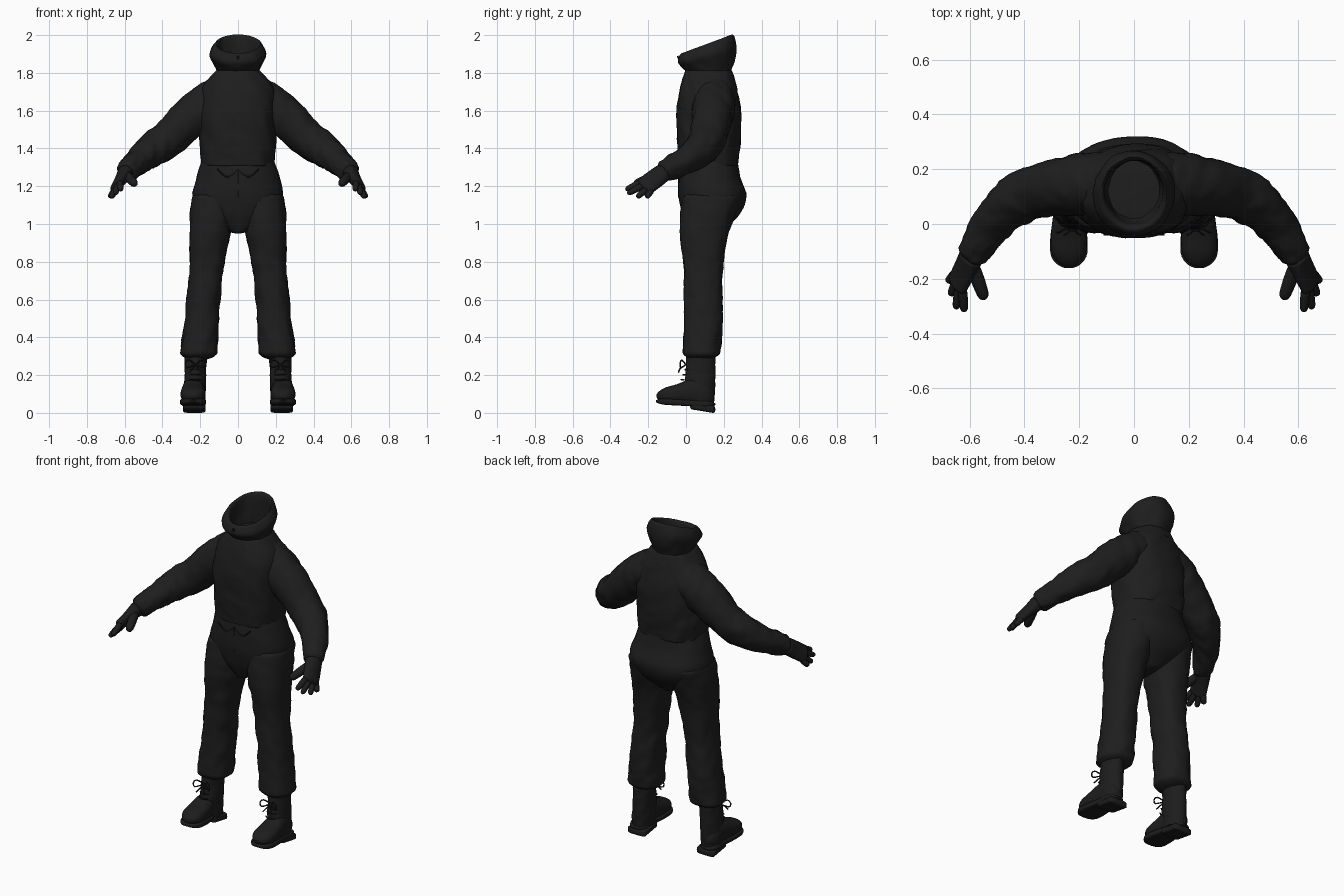
import bpy, bmesh, math
from mathutils import Vector, noise

cube = bpy.data.objects.get("Cube")
if cube:
    bpy.data.objects.remove(cube, do_unlink=True)


def material(name, value):
    mat = bpy.data.materials.new(name)
    mat.use_nodes = True
    colour = (value, value, value, 1)
    mat.diffuse_color = colour
    shader = mat.node_tree.nodes["Principled BSDF"]
    shader.inputs["Base Color"].default_value = colour
    shader.inputs["Roughness"].default_value = 0.9
    return mat


FABRIC = material("black fabric", 0.013)
LEATHER = material("black leather", 0.012)
X, Y, Z = Vector((1, 0, 0)), Vector((0, 1, 0)), Vector((0, 0, 1))
LEVEL, UPRIGHT = (X, Y), (X, Z)
parts = []


def sample(keys, t):
    """Smooth value at t along evenly spaced keys; a plain number is constant."""
    if not isinstance(keys, (list, tuple)):
        return keys
    last = len(keys) - 1
    i = min(int(t * last), last - 1)
    f = t * last - i
    q, r = keys[i], keys[i + 1]
    p = keys[i - 1] if i > 0 else q + q - r
    w = keys[i + 2] if i + 2 <= last else r + r - q
    return q + f / 2 * (r - p + f * (2 * p - 5 * q + 4 * r - w + f * (3 * (q - r) + w - p)))


def dome_factor(t, dome):
    """Round off both ends of a part over the given share of its length."""
    if not dome:
        return 1
    near = min(1, min(t, 1 - t) / dome + 0.03)
    return math.sqrt(1 - (1 - near) ** 2)


def loft(name, mat, x, y, z, u, v=None, lift=0, axes=None, ref=Z, rings=30, sides=32,
         power=2, dome=0, fold=0, creases=5, mirror=True):
    """Skin oval rings along a path; u and v are half widths, lift tilts a ring."""
    v = u if v is None else v
    steps = [(1 - math.cos(math.pi * i / rings)) / 2 for i in range(rings + 1)]
    centres = [Vector((sample(x, t), sample(y, t), sample(z, t))) for t in steps]
    bm = bmesh.new()
    loops = []
    for i, t in enumerate(steps):
        if axes:
            across, along = axes
        else:
            tangent = (centres[min(i + 1, rings)] - centres[max(i - 1, 0)]).normalized()
            across = tangent.cross(ref).normalized()
            along = across.cross(tangent)
        shrink = dome_factor(t, dome)
        wide, deep = sample(u, t) * shrink, sample(v, t) * shrink
        loop = []
        for k in range(sides):
            angle = math.tau * k / sides
            c, s = math.cos(angle), math.sin(angle)
            # Slanting cloth creases
            spot = Vector((c * 1.5, s * 1.5, t * creases + c + s))
            crease = noise.fractal(spot, 0.8, 2, 3) * fold
            cs = math.copysign(abs(c) ** (2 / power), c)
            sn = math.copysign(abs(s) ** (2 / power), s)
            offset = across * cs * (wide + crease) + along * sn * (deep + crease)
            loop.append(bm.verts.new(centres[i] + offset + Z * sample(lift, t) * sn))
        loops.append(loop)
    for low, high in zip(loops, loops[1:]):
        for k in range(sides):
            bm.faces.new((low[k - 1], low[k], high[k], high[k - 1]))
    bm.faces.new(loops[0])
    bm.faces.new(loops[-1])
    bmesh.ops.recalc_face_normals(bm, faces=bm.faces)
    mesh = bpy.data.meshes.new(name)
    bm.to_mesh(mesh)
    bm.free()
    mesh.materials.append(mat)
    part = bpy.data.objects.new(name, mesh)
    bpy.context.collection.objects.link(part)
    if mirror:
        part.modifiers.new("Mirror", "MIRROR").use_mirror_merge = False
    parts.append(part)


def cord(name, x, y, z, radius=0.004, mirror=True):
    loft(name, FABRIC, x, y, z, radius, ref=Vector((0.3, 0.9, 0.2)), rings=16, sides=6, mirror=mirror)


# Jacket body
loft("jacket", FABRIC, x=0, y=0.12, z=[1.3, 1.82], u=[0.19, 0.2, 0.2, 0.2, 0.19, 0.11],
     v=[0.155, 0.165, 0.17, 0.17, 0.15, 0.12], axes=LEVEL, rings=50, sides=64, power=2.5,
     dome=0.02, fold=0.007, creases=4, mirror=False)

# Open, tilted hood: up the outside, over the rim and down the inside
loft("hood", FABRIC, x=0, y=[0.14, 0.11, 0.13],
     z=[1.76, 1.8, 1.85, 1.9, 1.95, 1.94, 1.86, 1.8],
     u=[0.12, 0.11, 0.13, 0.15, 0.125, 0.11, 0.1, 0.09],
     v=[0.12, 0.11, 0.14, 0.155, 0.14, 0.12, 0.11, 0.1],
     lift=[0, 0.02, 0.05, 0.04, 0], axes=LEVEL, rings=40, sides=48, fold=0.006, creases=4, mirror=False)
cord("collar_zip", x=0, y=[0.02, -0.02, -0.045], z=[1.79, 1.89], radius=0.005, mirror=False)

# Trousers
loft("hips", FABRIC, x=0, y=[0.1, 0.13, 0.14, 0.125, 0.12], z=[0.95, 1.34],
     u=[0.03, 0.19, 0.24, 0.22, 0.19], v=[0.08, 0.15, 0.18, 0.165, 0.15],
     axes=LEVEL, sides=48, power=2.3, dome=0.02, fold=0.004, creases=4, mirror=False)
loft("trouser_legs", FABRIC, x=[0.212, 0.17, 0.125], y=[0.08, 0.092, 0.09, 0.1, 0.14], z=[0.28, 1.18],
     u=[0.1, 0.09, 0.09, 0.11, 0.115], v=[0.1, 0.103, 0.102, 0.13, 0.16],
     axes=LEVEL, rings=70, power=2.3, dome=0.05, fold=0.007, creases=9)
cord("waist_cord", x=[0.11, 0.06, 0.02, 0], y=-0.038, z=[1.29, 1.25, 1.27, 1.29])
cord("fly_seam", x=0, y=-0.038, z=[1.29, 1.14], mirror=False)

# Sleeves, sloping from the neck and bent forward at the elbow
loft("sleeves", FABRIC, x=[0.03, 0.13, 0.23, 0.35, 0.44, 0.52, 0.6],
     y=[0.14, 0.15, 0.14, 0.12, 0.08, 0, -0.13], z=[1.71, 1.655, 1.58, 1.47, 1.4, 1.34, 1.27],
     u=[0.09, 0.11, 0.11, 0.1, 0.09, 0.075, 0.055],
     rings=70, dome=0.03, fold=0.008, creases=12)

# Gloves, with fingers fanned across the knuckles
across = Vector((-0.35, -0.75, 0.55)).normalized()
normal = Vector((0.4, -1, -0.8)).cross(across).normalized()
knuckles = Vector((0.64, -0.21, 1.2))
loft("gloves", LEATHER, x=[0.59, 0.65], y=[-0.11, -0.23], z=[1.28, 1.19], u=[0.05, 0.055, 0.055],
     v=[0.045, 0.032, 0.026], ref=normal, sides=24, dome=0.12)


def finger(name, base, tip, radius=0.017):
    x, y, z = ([a, b] for a, b in zip(base, tip))
    loft(name, LEATHER, x, y, z, [radius, radius, radius * 0.8], ref=normal, rings=12, sides=12, dome=0.15)


tips = {"index_fingers": (0.62, -0.32, 1.18), "middle_fingers": (0.65, -0.31, 1.16),
        "ring_fingers": (0.67, -0.26, 1.14), "little_fingers": (0.68, -0.21, 1.14)}
for i, (name, tip) in enumerate(tips.items()):
    finger(name, knuckles + across * (0.038 - 0.025 * i), tip)
finger("thumbs", (0.59, -0.15, 1.26), (0.545, -0.275, 1.21), radius=0.025)

# Boots: shaft, foot, raised sole and sloping heel
loft("boot_shafts", LEATHER, x=[0.232, 0.222], y=[0.07, 0.08], z=[0.05, 0.32],
     u=0.057, v=[0.08, 0.08, 0.075], axes=LEVEL, fold=0.004, creases=4)
loft("boot_feet", LEATHER, x=0.238, y=[-0.155, 0.15], z=[0.09, 0.1, 0.11, 0.09],
     u=[0.06, 0.066, 0.056, 0.05], v=[0.035, 0.05, 0.075, 0.06], axes=UPRIGHT, power=2.4, dome=0.22)
loft("boot_soles", LEATHER, x=0.238, y=[-0.16, 0.155], z=[0.062, 0.045],
     u=[0.066, 0.068, 0.055, 0.06], v=0.017, axes=UPRIGHT, power=5, dome=0.2)
loft("boot_heels", LEATHER, x=0.232, y=[0.02, 0.155], z=[0.04, 0.018], u=0.06, v=0.02,
     axes=UPRIGHT, power=5, dome=0.1)

# Bootlaces: rungs and a tied bow
for i in range(4):
    front, height = 0.01 * i - 0.03, 0.15 + 0.026 * i
    cord("bootlace_rung", x=[0.195, 0.255], y=[front + 0.01, front - 0.005, front + 0.01], z=height)
for side in (-1, 1):
    out = [0.225 + side * step for step in (0, 0.03, 0.055, 0.04, 0)]
    cord("bow_loop", x=out, y=[0, -0.025, -0.03, 0], z=[0.255, 0.28, 0.24, 0.255])
    cord("bow_end", x=out[:2], y=[0, -0.03, -0.04], z=[0.255, 0.215])

# Smooth cloth, crisp edges on soles and caps
bpy.ops.object.select_all(action="DESELECT")
for part in parts:
    part.select_set(True)
bpy.context.view_layer.objects.active = parts[0]
bpy.ops.object.shade_smooth_by_angle(angle=math.radians(50))
